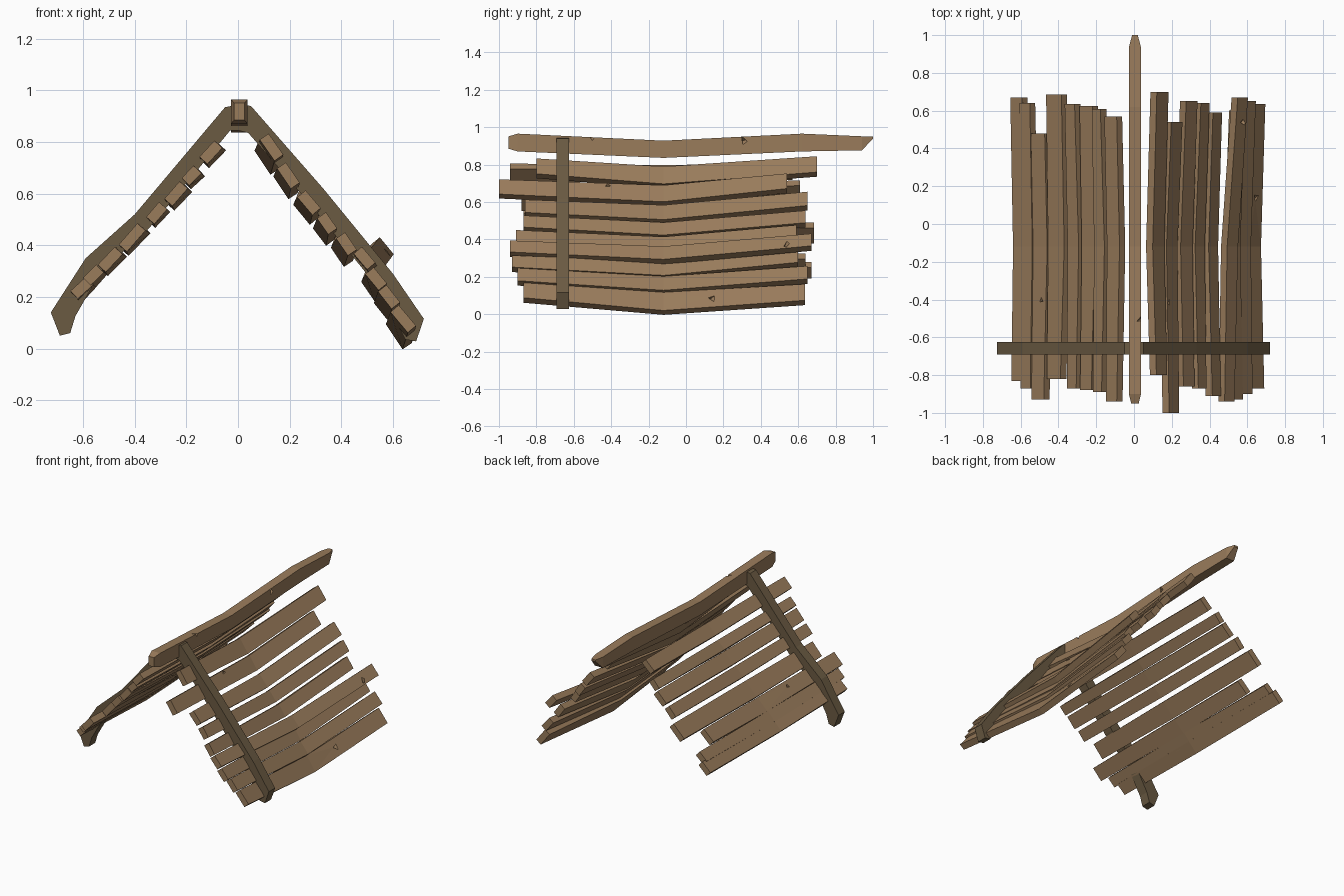
import bpy, bmesh, math, random
from mathutils import Vector, Matrix

if "Cube" in bpy.data.objects:
    bpy.data.objects.remove(bpy.data.objects["Cube"])

random.seed(4)


def material(name, rgb):
    m = bpy.data.materials.new(name)
    m.diffuse_color = (*rgb, 1)
    m.use_nodes = True
    m.node_tree.nodes["Principled BSDF"].inputs["Base Color"].default_value = m.diffuse_color
    return m


PLANK = material("plank brown", (0.32, 0.20, 0.105))
DARK = material("dark beam brown", (0.145, 0.103, 0.055))


def loft(name, rings, mat):
    """Join matching point rings into one closed solid."""
    bm = bmesh.new()
    vs = [[bm.verts.new(p) for p in r] for r in rings]
    n = len(vs[0])
    for a, b in zip(vs, vs[1:]):
        for i in range(n):
            bm.faces.new((a[i], a[(i + 1) % n], b[(i + 1) % n], b[i]))
    bm.faces.new(vs[0])
    bm.faces.new(vs[-1])
    bmesh.ops.recalc_face_normals(bm, faces=bm.faces)
    me = bpy.data.meshes.new(name)
    bm.to_mesh(me)
    bm.free()
    me.materials.append(mat)
    ob = bpy.data.objects.new(name, me)
    bpy.context.collection.objects.link(ob)
    return ob


def ring(x, y, z, w, t, angle):
    """Rectangle across y, w wide along the slope and t thick."""
    u = Vector((math.cos(angle), 0, math.sin(angle)))
    v = Vector((-math.sin(angle), 0, math.cos(angle)))
    c = Vector((x, y, z))
    return [c + u * a * w / 2 + v * b * t / 2
            for a, b in ((-1, -1), (1, -1), (1, 1), (-1, 1))]


def chip(ob, pos, size):
    """Cut a small wedge-shaped split into the wood."""
    bm = bmesh.new()
    bmesh.ops.create_cone(bm, cap_ends=True, segments=3, radius1=size,
                          radius2=size * 0.3, depth=size * 2)
    rot = Matrix.Rotation(random.uniform(0, 6), 4, Vector((1, 0.6, 0.4)))
    bm.transform(Matrix.Translation(pos) @ rot)
    me = bpy.data.meshes.new("chip_cutter")
    bm.to_mesh(me)
    bm.free()
    cutter = bpy.data.objects.new("chip_cutter", me)
    bpy.context.collection.objects.link(cutter)
    cutter.hide_render = True
    mod = ob.modifiers.new("chip", 'BOOLEAN')
    mod.operation = 'DIFFERENCE'
    mod.solver = 'EXACT'
    mod.object = cutter
    dg = bpy.context.evaluated_depsgraph_get()
    ob_mesh = bpy.data.meshes.new_from_object(ob.evaluated_get(dg))
    ob.modifiers.clear()
    ob.data = ob_mesh
    bpy.data.objects.remove(cutter)


def plank(name, front, back, w, y0, y1, sag, angle):
    (x0, z0), (x1, z1) = front, back
    t = (-0.12 - y0) / (y1 - y0)
    xm, zm = x0 + (x1 - x0) * t + sag[0], z0 + (z1 - z0) * t + sag[1]
    a = [math.radians(angle + random.uniform(-4, 4)) for _ in range(3)]
    return loft(name, [ring(x0, y0, z0, w * 0.95, 0.042, a[0]),
                       ring(xm, -0.12, zm, w * 1.06, 0.042, a[1]),
                       ring(x1, y1, z1, w, 0.042, a[2])], PLANK)


# Right slope planks, top to bottom: front centre, back centre, width, y range
right = [
    ((.13, .78), (.135, .79), .105, -.80, .70),
    ((.195, .67), (.21, .70), .10, -1.0, .54),
    ((.275, .565), (.29, .605), .095, -.86, .65),
    ((.345, .485), (.36, .51), .08, -.87, .64),
    ((.42, .405), (.425, .43), .085, -.91, .59),
    ((.49, .35), (.56, .385), .085, -.94, .67),
    ((.535, .27), (.545, .30), .085, -.93, .60),
    ((.585, .20), (.60, .21), .09, -.90, .65),
    ((.64, .115), (.645, .105), .11, -.87, .635),
]
r = [plank(f"right_plank_{i + 1}", *p, (-.02, -.053), -53)
     for i, p in enumerate(right)]

# Left slope planks
left = [
    ((-.105, .76), (-.11, .765), .09, -.94, .57),
    ((-.18, .67), (-.185, .675), .07, -.89, .61),
    ((-.24, .60), (-.24, .60), .095, -.88, .625),
    ((-.315, .525), (-.325, .53), .08, -.87, .635),
    ((-.41, .43), (-.41, .435), .115, -.82, .685),
    ((-.495, .345), (-.495, .35), .10, -.93, .48),
    ((-.56, .285), (-.565, .285), .075, -.87, .64),
    ((-.605, .235), (-.61, .235), .085, -.83, .67),
]
l = [plank(f"left_plank_{i + 1}", *p, (.013, -.015), 46)
     for i, p in enumerate(left)]

# Ridge pole: y, centre z, height, width
ridge = loft("ridge_pole",
             [ring(.005, y, z, w, h, 0) for y, z, h, w in (
                 (-.95, .918, .065, .04), (-.90, .918, .095, .064),
                 (-.12, .882, .092, .064), (.62, .918, .095, .064),
                 (.94, .914, .075, .062), (1.0, .944, .012, .03))], PLANK)

# Rafters: (outer point, inner point) pairs from the ridge to the eave
rafters = {
    "right_rafter": [((.0, .945), (.0, .845)), ((.05, .94), (.04, .835)),
                     ((.33, .62), (.27, .57)), ((.60, .29), (.535, .245)),
                     ((.72, .115), (.63, .07)), ((.69, .028), (.648, .035))],
    "left_rafter": [((.0, .945), (.0, .845)), ((-.05, .935), (-.03, .845)),
                    ((-.40, .52), (-.345, .465)), ((-.59, .35), (-.53, .30)),
                    ((-.725, .14), (-.63, .125)), ((-.69, .05), (-.65, .06))],
}
for name, pairs in rafters.items():
    loft(name, [[(o[0], -.692, o[1]), (o[0], -.625, o[1]),
                 (i[0], -.625, i[1]), (i[0], -.692, i[1])]
                for o, i in pairs], DARK)

# Splits and chips in the wood
chip(ridge, (.04, -.50, .945), .026)
chip(ridge, (.04, .31, .92), .024)
chip(r[1], (.215, -.42, .69), .032)
chip(r[5], (.575, .54, .38), .022)
chip(r[8], (.67, .13, .10), .035)
chip(l[5], (-.505, -.40, .375), .032)
